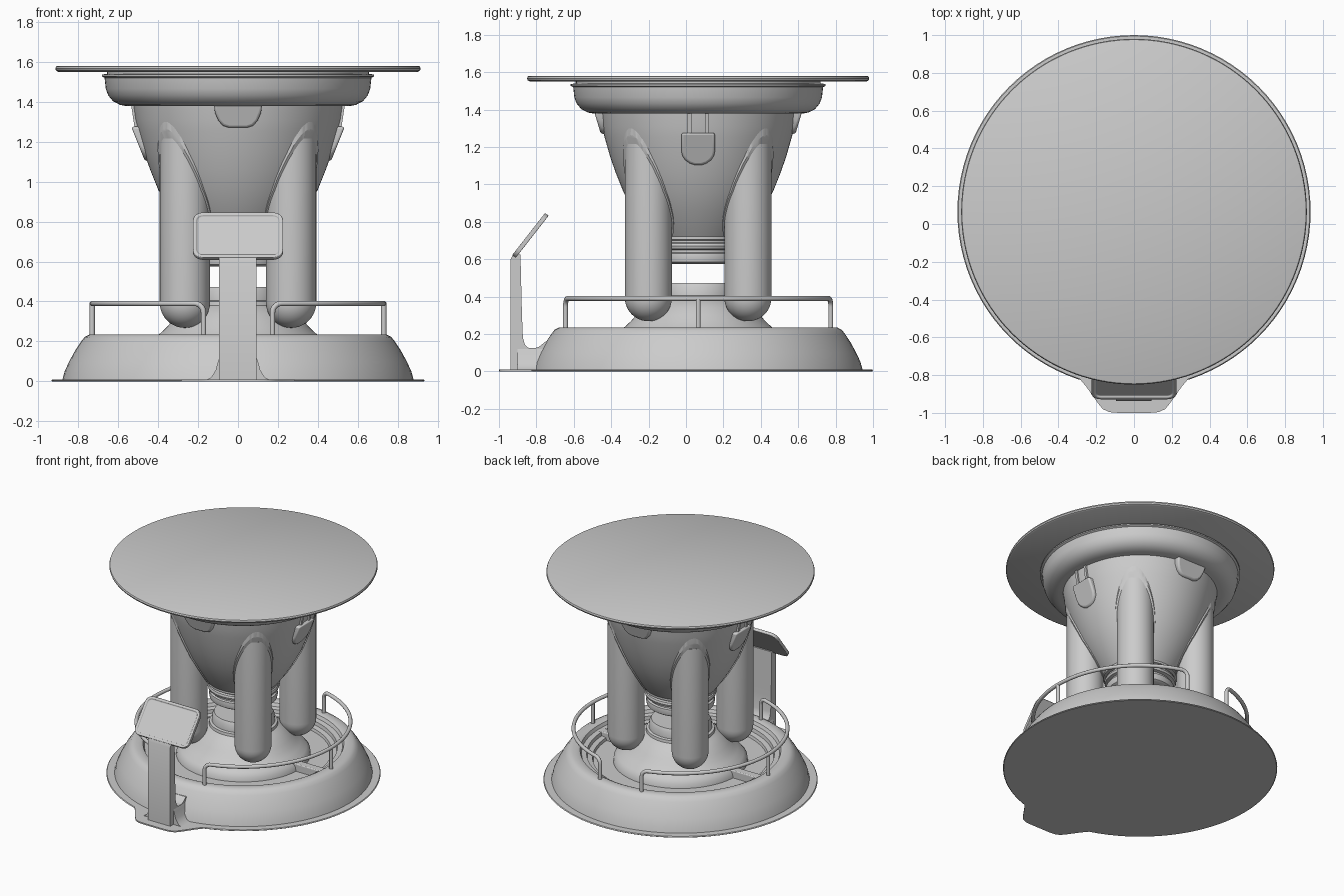
import bpy, bmesh, math
from mathutils import Matrix, Vector

if "Cube" in bpy.data.objects:
    bpy.data.objects.remove(bpy.data.objects["Cube"])

CY = 0.065  # y of the main axis
grey = bpy.data.materials.new("light grey")
grey.diffuse_color = (0.6, 0.6, 0.6, 1)
grey.use_nodes = True
grey.node_tree.nodes["Principled BSDF"].inputs["Base Color"].default_value = grey.diffuse_color


def finish(name, bm, bevel=0, angle=35):
    bmesh.ops.remove_doubles(bm, verts=bm.verts, dist=1e-5)
    bmesh.ops.recalc_face_normals(bm, faces=bm.faces)
    me = bpy.data.meshes.new(name)
    bm.to_mesh(me)
    bm.free()
    me.materials.append(grey)
    ob = bpy.data.objects.new(name, me)
    bpy.context.collection.objects.link(ob)
    if bevel:
        m = ob.modifiers.new("bevel", 'BEVEL')
        m.width, m.segments, m.limit_method = bevel, 3, 'ANGLE'
    smooth(ob, angle)
    return ob


def smooth(ob, angle=35):
    bpy.ops.object.select_all(action='DESELECT')
    ob.select_set(True)
    bpy.context.view_layer.objects.active = ob
    bpy.ops.object.shade_smooth_by_angle(angle=math.radians(angle))


def lathe(name, prof, x=0, y=CY, n=96):
    """Spin an (r, z) profile that starts and ends on the axis."""
    bm = bmesh.new()
    vs = [bm.verts.new((r, 0, z)) for r, z in prof]
    es = [bm.edges.new(p) for p in zip(vs, vs[1:])]
    bmesh.ops.spin(bm, geom=vs + es, cent=(0, 0, 0), axis=(0, 0, 1),
                   angle=math.tau, steps=n, use_duplicate=False)
    bmesh.ops.translate(bm, verts=bm.verts, vec=(x, y, 0))
    return finish(name, bm)


def prism(name, back, front, bevel=0, angle=35):
    """Solid between two matching 3D outlines."""
    bm = bmesh.new()
    a = [bm.verts.new(p) for p in back]
    b = [bm.verts.new(p) for p in front]
    bm.faces.new(a)
    bm.faces.new(b)
    for i in range(len(a)):
        j = (i + 1) % len(a)
        bm.faces.new((a[i], a[j], b[j], b[i]))
    return finish(name, bm, bevel, angle)


def box(name, x0, x1, y0, y1, z0, z1, bevel=0):
    sq = [(x0, y0), (x1, y0), (x1, y1), (x0, y1)]
    return prism(name, [(x, y, z0) for x, y in sq], [(x, y, z1) for x, y in sq], bevel)


# base: thin flange, curved skirt, recessed stepped floor
lathe("base_flange", [(0, 0), (.93, 0), (.935, .004), (.93, .01), (0, .01)])
lathe("base_ring", [(0, .005), (.88, .005), (.868, .05), (.845, .1), (.815, .155), (.785, .2),
                    (.768, .222), (.745, .234), (.70, .235), (.685, .228), (.675, .205), (.64, .2),
                    (.635, .175), (.60, .17), (.595, .15), (0, .15)])
for s in (-1, 1):
    box("floor_rib", *sorted((s * .38, s * .69)), CY - .03, CY + .03, .14, .205, .006)
half = [(.32, -.78), (.25, -.865), (.215, -.915), (.19, -.95), (.165, -.98), (.13, -.996), (.08, -1)]
tab = half + [(-x, y) for x, y in reversed(half)]
prism("flange_front_tab", [(x, y, 0) for x, y in tab], [(x, y, .01) for x, y in tab])

# lower bell in the middle of the base
lathe("lower_bell", [(0, .14), (.46, .14), (.455, .18), (.43, .21), (.39, .24), (.36, .268), (.33, .302),
                     (.295, .34), (.262, .365), (.235, .38), (.232, .4), (.215, .405), (.212, .45),
                     (.2, .472), (0, .472)])

# upper body: tapered hull, ring stack below, collar and big disc above
hull = [(.25, .72), (.29, .775), (.345, .86), (.4, .96), (.44, 1.06), (.47, 1.145), (.5, 1.25),
        (.515, 1.31), (.528, 1.4)]
lathe("hull", [(0, .72)] + hull + [(0, 1.4)])
lathe("neck_rings", [(0, .575), (.215, .575), (.23, .585), (.235, .61), (.232, .63), (.218, .635),
                     (.218, .65), (.24, .655), (.245, .67), (.24, .685), (.225, .69), (.225, .7),
                     (.25, .705), (.25, .74), (0, .74)])
lathe("collar", [(0, 1.378), (.555, 1.378), (.59, 1.384), (.625, 1.402), (.65, 1.432), (.662, 1.465),
                 (.668, 1.52), (.682, 1.527), (.682, 1.536), (.655, 1.54), (.655, 1.556), (0, 1.556)])
lathe("top_disc", [(0, 1.55), (.9, 1.55), (.911, 1.556), (.915, 1.566), (.911, 1.577), (.905, 1.58),
                   (0, 1.58)], n=128)

# four legs with rounded feet, each with a raised rim where it enters the hull
R = .126
foot = [(R * math.sin(a), .268 + R * (1 - math.cos(a))) for a in (i * math.pi / 20 for i in range(11))]
for sx in (-1, 1):
    for sy in (-1, 1):
        x, y = sx * .266, CY + sy * .266
        lathe("leg", foot + [(R, 1.215), (0, 1.215)], x, y, 48)
        rim = lathe("leg_rim", [(0, .6), (.136, .6), (.136, 1.36), (0, 1.36)], x, y, 64)
        cutter = lathe("rim_cutter", [(0, .715)] + [(r + .009, z) for r, z in hull] + [(0, 1.4)])
        m = rim.modifiers.new("cut", 'BOOLEAN')
        m.operation, m.object, m.solver = 'INTERSECT', cutter, 'EXACT'
        bpy.ops.object.select_all(action='DESELECT')
        rim.select_set(True)
        bpy.context.view_layer.objects.active = rim
        bpy.ops.object.modifier_apply(modifier="cut")
        bpy.data.objects.remove(cutter, do_unlink=True)
        smooth(rim)


def pod(name, outline, r0, z0, slope, turn, bevel):
    """Plate lying on the hull: outline (u, z), outer radius r0 at z0, sloping."""
    rot = Matrix.Translation((0, CY, 0)) @ Matrix.Rotation(turn, 4, 'Z')
    inner = [rot @ Vector((u, -.36, z)) for u, z in outline]
    outer = [rot @ Vector((u, -(r0 + (z - z0) * slope), z)) for u, z in outline]
    prism(name, inner, outer, bevel)


# front and back tabs, side pockets with straps
tab_r = [(.122, 1.39), (.115, 1.345), (.098, 1.305), (.075, 1.28), (.045, 1.27)]
pocket_r = [(.09, 1.275), (.09, 1.18)] + [(.09 * math.cos(a), 1.18 - .078 * math.sin(a))
                                          for a in (.35, .7, 1.05, 1.35)]
for turn in (0, math.pi):
    pod("hull_tab", tab_r + [(-u, z) for u, z in reversed(tab_r)], .555, 1.385, .3, turn, .012)
    side = turn + math.pi / 2
    pod("side_pocket", pocket_r + [(-u, z) for u, z in reversed(pocket_r)], .537, 1.28, .4, side, .012)
    for u in (-.046, .046):
        pod("pocket_strap", [(u - .01, 1.26), (u + .01, 1.26), (u + .01, 1.39), (u - .01, 1.39)],
            .535, 1.385, .15, side, 0)


# railings: two half loops with bent ends and a middle post
def tube(name, pts, r=.0135):
    cu = bpy.data.curves.new(name, 'CURVE')
    cu.dimensions, cu.bevel_depth, cu.bevel_resolution, cu.use_fill_caps = '3D', r, 3, True
    sp = cu.splines.new('POLY')
    sp.points.add(len(pts) - 1)
    for p, q in zip(sp.points, pts):
        p.co = (*q, 1)
    sp.use_smooth = True
    cu.materials.append(grey)
    ob = bpy.data.objects.new(name, cu)
    bpy.context.collection.objects.link(ob)


RR, ZR, B = .73, .39, .045
for s in (-1, 1):
    def at(a, z):
        return (s * RR * math.sin(a), CY - RR * math.cos(a), z)
    a0 = math.radians(13.7)
    da = B / RR
    start = [(a0, .22)] + [(a0 + da * (1 - math.cos(t)), ZR - B + B * math.sin(t))
                           for t in (i * math.pi / 12 for i in range(7))]
    span = math.pi - 2 * (a0 + da)
    mid = [(a0 + da + span * i / 40, ZR) for i in range(1, 40)]
    path = start + mid + [(math.pi - a, z) for a, z in reversed(start)]
    tube("railing", [at(a, z) for a, z in path])
    tube("railing_post", [at(math.pi / 2, .22), at(math.pi / 2, ZR)])

# control stand: post with a swept foot and side fillets
side = [(-.937, .005), (-.937, .6), (-.925, .625), (-.885, .625), (-.877, .3), (-.872, .18), (-.862, .145),
        (-.845, .127), (-.815, .122), (-.785, .132), (-.75, .16), (-.72, .16), (-.72, .005)]
prism("stand_post", [(-.094, y, z) for y, z in side], [(.092, y, z) for y, z in side])
flare = [(.165, .005), (.135, .02), (.112, .055), (.1, .1), (.09, .125)]
flare = flare + [(-x, z) for x, z in reversed(flare)]
prism("stand_foot", [(x, -.9, z) for x, z in flare], [(x, -.74, z) for x, z in flare])

# tilted control panel: rounded rectangle with raised rim and recessed screen
W, H, C = .226, .143, .05
outline = []
for k, (sx, sy) in enumerate(((1, 1), (-1, 1), (-1, -1), (1, -1))):
    for i in range(7):
        a = (k + i / 6) * math.pi / 2
        outline.append((sx * (W - C) + C * math.cos(a), sy * (H - C) + C * math.sin(a)))
bm = bmesh.new()
face = bm.faces.new([bm.verts.new((x, y, -.012)) for x, y in outline])
ext = bmesh.ops.extrude_face_region(bm, geom=[face], use_keep_orig=True)
bmesh.ops.translate(bm, verts=[v for v in ext["geom"] if isinstance(v, bmesh.types.BMVert)], vec=(0, 0, .024))
top = [f for f in ext["geom"] if isinstance(f, bmesh.types.BMFace)]
bmesh.ops.recalc_face_normals(bm, faces=bm.faces)
bmesh.ops.inset_region(bm, faces=top, thickness=.018)
bmesh.ops.inset_region(bm, faces=top, thickness=.004, depth=-.008)
bmesh.ops.transform(bm, verts=bm.verts, matrix=Matrix.Translation((0, -.832, .727))
                    @ Matrix.Rotation(math.radians(52), 4, 'X'))
finish("control_panel", bm, .004)
